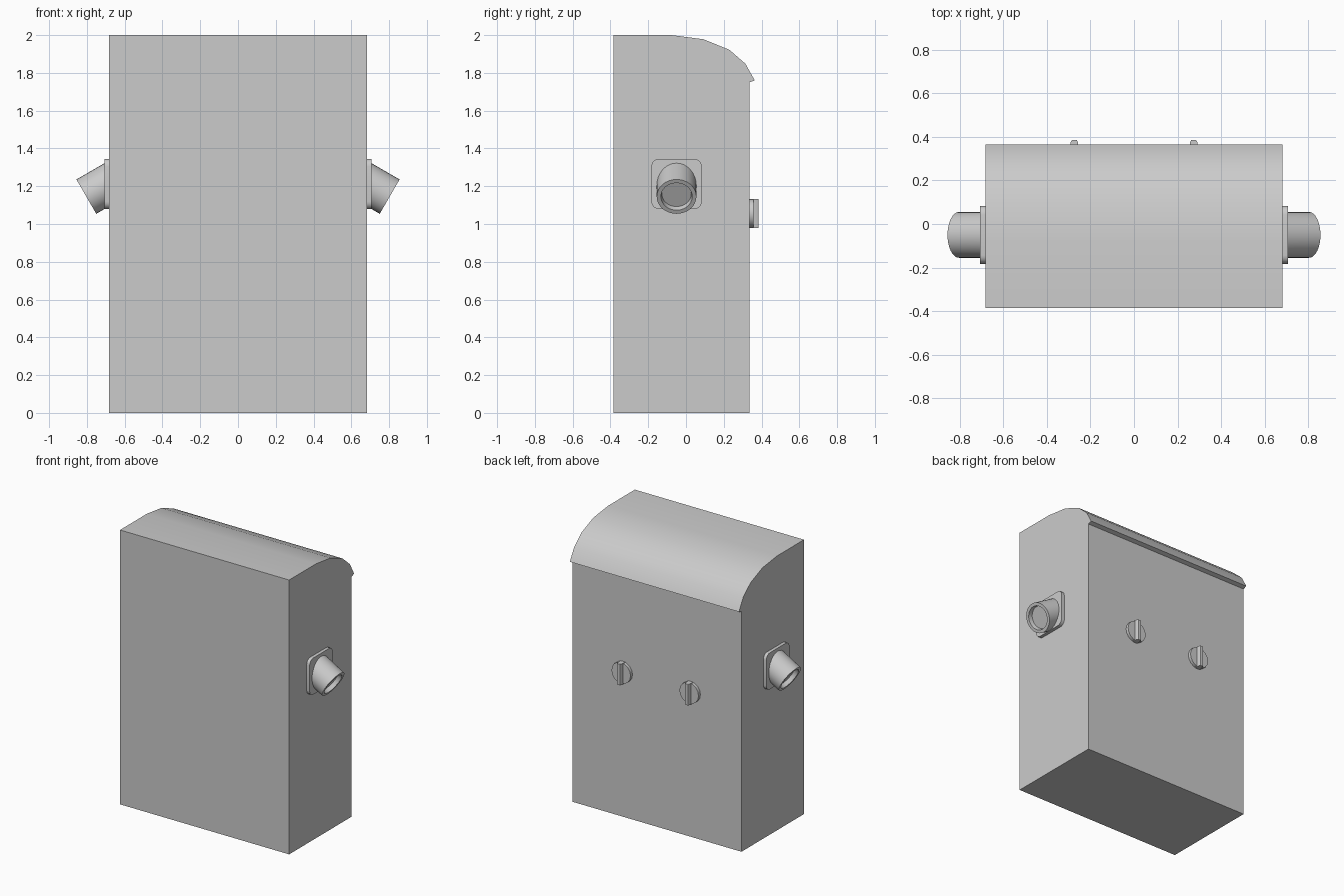
import bpy, bmesh
from math import sin, cos, pi, radians
from mathutils import Vector

if "Cube" in bpy.data.objects:
    bpy.data.objects.remove(bpy.data.objects["Cube"])


def finish(name, bm, mirror=False):
    bmesh.ops.recalc_face_normals(bm, faces=bm.faces)
    me = bpy.data.meshes.new(name)
    bm.to_mesh(me)
    bm.free()
    ob = bpy.data.objects.new(name, me)
    bpy.context.collection.objects.link(ob)
    bpy.ops.object.select_all(action='DESELECT')
    ob.select_set(True)
    bpy.context.view_layer.objects.active = ob
    bpy.ops.object.shade_smooth_by_angle(angle=radians(30))
    if mirror:
        ob.modifiers.new("Mirror", 'MIRROR')
    return ob


def loft(rings):
    """Skin a list of equal-length point rings and cap both ends."""
    bm = bmesh.new()
    vs = [[bm.verts.new(p) for p in r] for r in rings]
    n = len(vs[0])
    for a, b in zip(vs, vs[1:]):
        for i in range(n):
            j = (i + 1) % n
            bm.faces.new((a[i], a[j], b[j], b[i]))
    bm.faces.new(vs[0][::-1])
    bm.faces.new(vs[-1])
    return bm


def extrude_x(profile, x0, x1):
    return loft([[(x, y, z) for y, z in profile] for x in (x0, x1)])


# Cabinet: side profile with a curved top that overhangs at the back
cabinet = [(-0.385, 0), (0.335, 0), (0.335, 1.75), (0.364, 1.76),
           (0.315, 1.848), (0.23, 1.922), (0.093, 1.978), (-0.077, 2), (-0.385, 2)]
finish("cabinet", extrude_x(cabinet, -0.682, 0.682))

# Side mounting plates: rounded squares
CY, CZ, HALF, RAD = -0.05, 1.212, 0.133, 0.04
plate = []
for k, (sy, sz) in enumerate([(1, 1), (-1, 1), (-1, -1), (1, -1)]):
    for s in range(6):
        a = pi / 2 * (k + s / 5)
        plate.append((CY + sy * (HALF - RAD) + RAD * cos(a),
                      CZ + sz * (HALF - RAD) + RAD * sin(a)))
finish("side_plate", extrude_x(plate, 0.675, 0.706), mirror=True)

# Side spouts: short hollow tubes angled 30 degrees downward
axis = Vector((cos(pi / 6), 0, -sin(pi / 6)))
up = Vector((sin(pi / 6), 0, cos(pi / 6)))
mouth = Vector((0.803, CY, 1.145))


def tube_ring(r, back=0.0, n=32):
    return [mouth - axis * back + up * (r * cos(2 * pi * i / n))
            + Vector((0, r * sin(2 * pi * i / n), 0)) for i in range(n)]


base = [p + axis * ((0.70 - p.x) / axis.x) for p in tube_ring(0.105)]
finish("side_spout", loft([base, tube_ring(0.105), tube_ring(0.083),
                           tube_ring(0.078, 0.03)]), mirror=True)

# Rear knobs: round base with a tapered vertical grip
KX, KZ, KR = 0.274, 1.056, 0.077


def knob_ring(r, y, n=16):
    return [(KX + r * cos(2 * pi * i / n), y, KZ + r * sin(2 * pi * i / n))
            for i in range(n)]


finish("knob_base", loft([knob_ring(KR, 0.33), knob_ring(KR, 0.357)]), mirror=True)


def grip_ring(w, y):
    return [(KX + sx * w, y, KZ + sz * KR) for sx, sz in ((-1, -1), (1, -1), (1, 1), (-1, 1))]


finish("knob_grip", loft([grip_ring(0.019, 0.335), grip_ring(0.017, 0.374),
                          grip_ring(0.011, 0.385)]), mirror=True)
